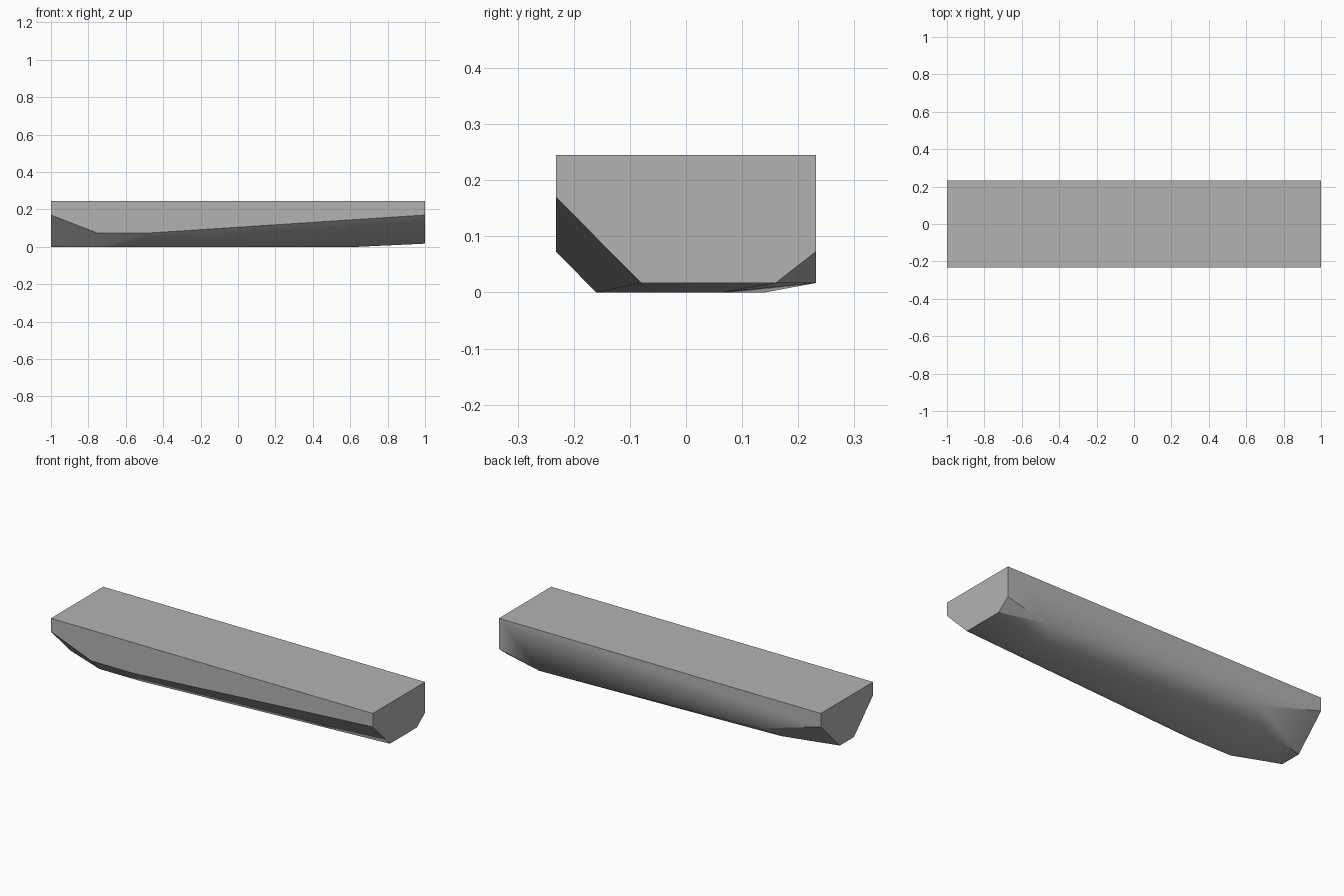
import bpy, bmesh
from math import radians

cube = bpy.data.objects.get("Cube")
if cube:
    bpy.data.objects.remove(cube, do_unlink=True)

# Plain grey stone colour
grey = bpy.data.materials.new("grey")
grey.use_nodes = True
COLOUR = (0.45, 0.45, 0.45, 1)
grey.diffuse_color = COLOUR
grey.node_tree.nodes["Principled BSDF"].inputs["Base Color"].default_value = COLOUR

W, TOP = 0.232, 0.245

# Slab corners: flat top, then the underside outline of each side
corners = [(x, y, TOP) for x in (-1, 1) for y in (-W, W)]
front_edge = [(-1, -W, 0.17), (-0.75, -W, 0.073), (-0.49, -W, 0.073), (1, -W, 0.17)]
back_edge = [(-1, W, 0.17), (-0.62, W, 0.06), (0.75, W, 0.017), (1, W, 0.073)]
keel = [(x, y, 0) for x in (-1, 0.64) for y in (-0.062, 0.062)]
keel += [(-0.75, -0.16, 0), (-0.49, -0.16, 0), (-0.69, 0.14, 0)]
raised_end = [(1, -0.08, 0.017), (1, 0.16, 0.017)]

# Faceted convex body wrapped around the corners
bm = bmesh.new()
for p in corners + front_edge + back_edge + keel + raised_end:
    bm.verts.new(p)
bmesh.ops.convex_hull(bm, input=bm.verts[:])
bmesh.ops.dissolve_limit(bm, angle_limit=radians(0.5), verts=bm.verts[:], edges=bm.edges[:])
bmesh.ops.recalc_face_normals(bm, faces=bm.faces[:])

# Sharp creases everywhere except the softened long back edge
for f in bm.faces:
    f.smooth = True
for e in bm.edges:
    soft_back = all(v.co.y > 0.2 and v.co.z < 0.1 and v.co.x < 0.8 for v in e.verts)
    e.smooth = soft_back or e.calc_face_angle(0) < radians(30)

mesh = bpy.data.meshes.new("slab")
bm.to_mesh(mesh)
bm.free()
mesh.materials.append(grey)
slab = bpy.data.objects.new("slab", mesh)
bpy.context.collection.objects.link(slab)
